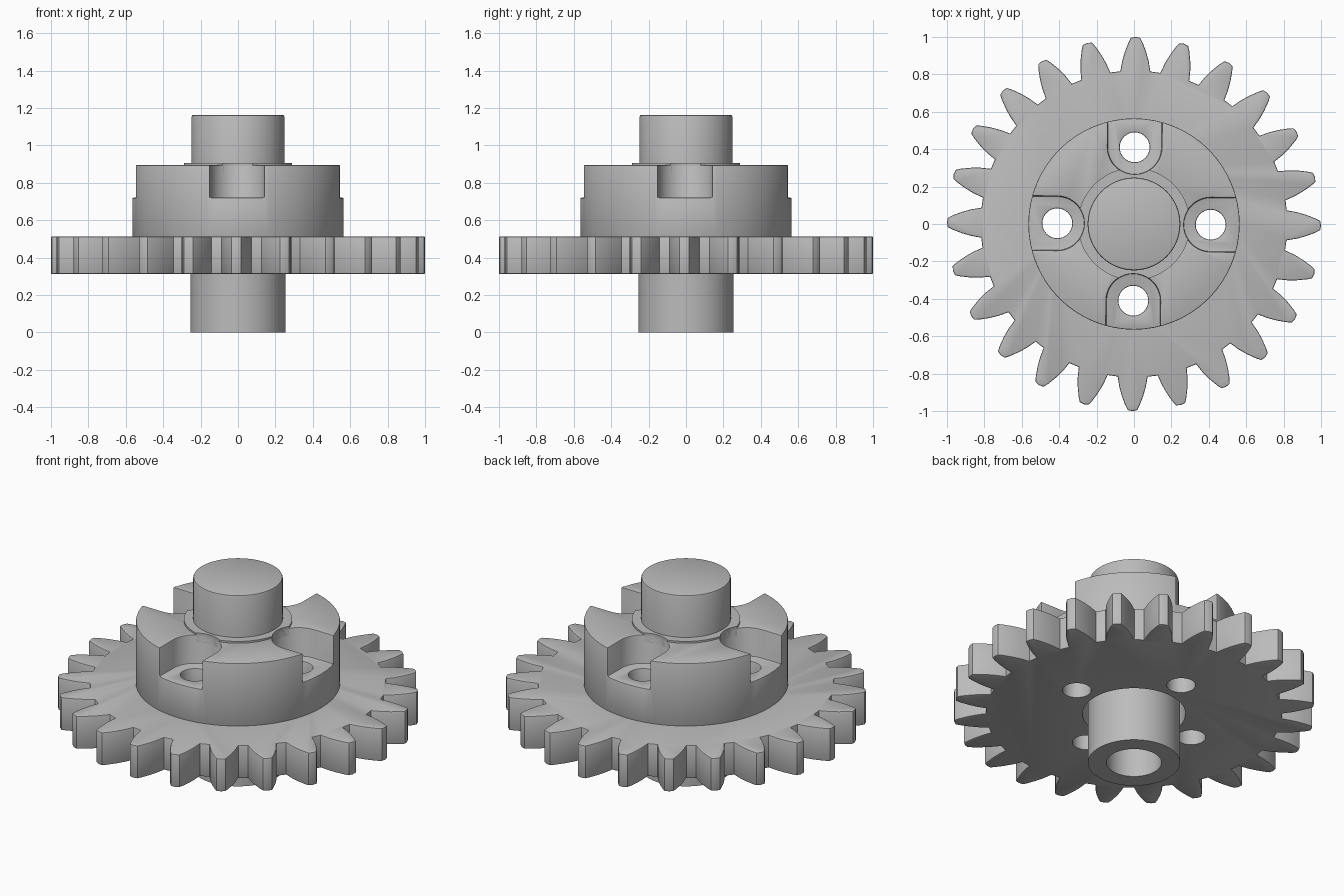
import bpy, bmesh
from math import sin, cos, pi, radians

if "Cube" in bpy.data.objects:
    bpy.data.objects.remove(bpy.data.objects["Cube"], do_unlink=True)

TILT = radians(-0.5)
QUARTERS = [TILT + i * pi / 2 for i in range(4)]
HOLE_ORBIT = 0.41

grey = bpy.data.materials.new("plain grey")
grey.use_nodes = True
colour = (0.5, 0.5, 0.5, 1)
grey.diffuse_color = colour
grey.node_tree.nodes["Principled BSDF"].inputs["Base Color"].default_value = colour


def make_object(name, bm):
    bmesh.ops.recalc_face_normals(bm, faces=bm.faces[:])
    mesh = bpy.data.meshes.new(name)
    bm.to_mesh(mesh)
    bm.free()
    obj = bpy.data.objects.new(name, mesh)
    bpy.context.collection.objects.link(obj)
    mesh.materials.append(grey)
    return obj


def prism(bm, outline, low, high):
    """Extrude a flat outline between two heights."""
    face = bm.faces.new([bm.verts.new((x, y, low)) for x, y in outline])
    extruded = bmesh.ops.extrude_face_region(bm, geom=[face])["geom"]
    verts = [v for v in extruded if isinstance(v, bmesh.types.BMVert)]
    bmesh.ops.translate(bm, verts=verts, vec=(0, 0, high - low))


def circle(radius, count, cx=0, cy=0):
    return [(cx + radius * cos(2 * pi * i / count), cy + radius * sin(2 * pi * i / count))
            for i in range(count)]


def turn(points, angle):
    c, s = cos(angle), sin(angle)
    return [(x * c - y * s, x * s + y * c) for x, y in points]


def lathe(name, profile, steps=72):
    """Spin a (radius, height) profile that starts and ends on the axis."""
    bm = bmesh.new()
    verts = [bm.verts.new((r, 0, z)) for r, z in profile]
    edges = [bm.edges.new(pair) for pair in zip(verts, verts[1:])]
    bmesh.ops.spin(bm, geom=verts + edges, cent=(0, 0, 0), axis=(0, 0, 1),
                   angle=2 * pi, steps=steps, use_merge=True)
    bmesh.ops.remove_doubles(bm, verts=bm.verts[:], dist=0.0001)
    return make_object(name, bm)


def cutter(name, outlines, low, high):
    bm = bmesh.new()
    for outline in outlines:
        prism(bm, outline, low, high)
    obj = make_object(name, bm)
    obj.hide_render = True
    return obj


def activate(obj):
    bpy.ops.object.select_all(action="DESELECT")
    obj.select_set(True)
    bpy.context.view_layer.objects.active = obj


def cut(obj, *tools):
    activate(obj)
    for tool in tools:
        mod = obj.modifiers.new("cut", "BOOLEAN")
        mod.operation, mod.solver, mod.object = "DIFFERENCE", "EXACT", tool
        bpy.ops.object.modifier_apply(modifier=mod.name)


# Cutters: bolt holes, rounded slots and the two bores
holes = cutter("hole_cutter", [turn(circle(0.08, 32, HOLE_ORBIT), a) for a in QUARTERS], -0.1, 1.3)
arc = [(HOLE_ORBIT + 0.145 * cos(t), 0.145 * sin(t))
       for t in (pi / 2 + pi * i / 20 for i in range(21))]
slot = arc + [(0.7, -0.145), (0.7, 0.145)]
slots = cutter("slot_cutter", [turn(slot, a) for a in QUARTERS], 0.72, 1.3)
gear_bore = cutter("gear_bore_cutter", [circle(0.285, 72)], -0.1, 1.3)
hub_bore = cutter("hub_bore_cutter", [circle(0.24, 72)], -0.1, 1.3)

# Toothed wheel with softened rims
TEETH = 24
flank = [(0.816, -0.08), (0.87, -0.071), (0.92, -0.057), (0.97, -0.038), (0.995, -0.025)]
tooth = flank + [(1.0, 0)] + [(x, -y) for x, y in reversed(flank)]
outline = []
for i in range(TEETH):
    outline += turn(tooth, TILT + 2 * pi * i / TEETH)
bm = bmesh.new()
prism(bm, outline, 0.312, 0.513)
rims = [e for e in bm.edges if abs(e.verts[0].co.z - e.verts[1].co.z) < 0.001]
bmesh.ops.bevel(bm, geom=rims, offset=0.007, segments=2, profile=0.5, affect="EDGES")
gear = make_object("gear_wheel", bm)
cut(gear, holes, gear_bore)

# Collar with four slots, edges softened
bm = bmesh.new()
prism(bm, circle(0.565, 64), 0.5, 0.895)
collar = make_object("collar", bm)
cut(collar, slots, holes, hub_bore)
soft = collar.modifiers.new("soft edges", "BEVEL")
soft.width, soft.segments = 0.006, 2
soft.limit_method, soft.angle_limit = "ANGLE", radians(40)
bpy.ops.object.modifier_apply(modifier=soft.name)

# Thin raised washer around the shaft
bm = bmesh.new()
prism(bm, circle(0.3, 72), 0.85, 0.906)
washer = make_object("washer_step", bm)
cut(washer, slots, hub_bore)

# Shaft, bored from below
shaft = lathe("shaft", [(0, 0.9), (0.152, 0.9), (0.152, 0), (0.255, 0), (0.255, 0.8),
                        (0.248, 0.8), (0.248, 1.153), (0.245, 1.16), (0.238, 1.163), (0, 1.163)])

for tool in (holes, slots, gear_bore, hub_bore):
    bpy.data.objects.remove(tool, do_unlink=True)
for obj in (gear, collar, washer, shaft):
    activate(obj)
    bpy.ops.object.shade_smooth_by_angle(angle=radians(30))
